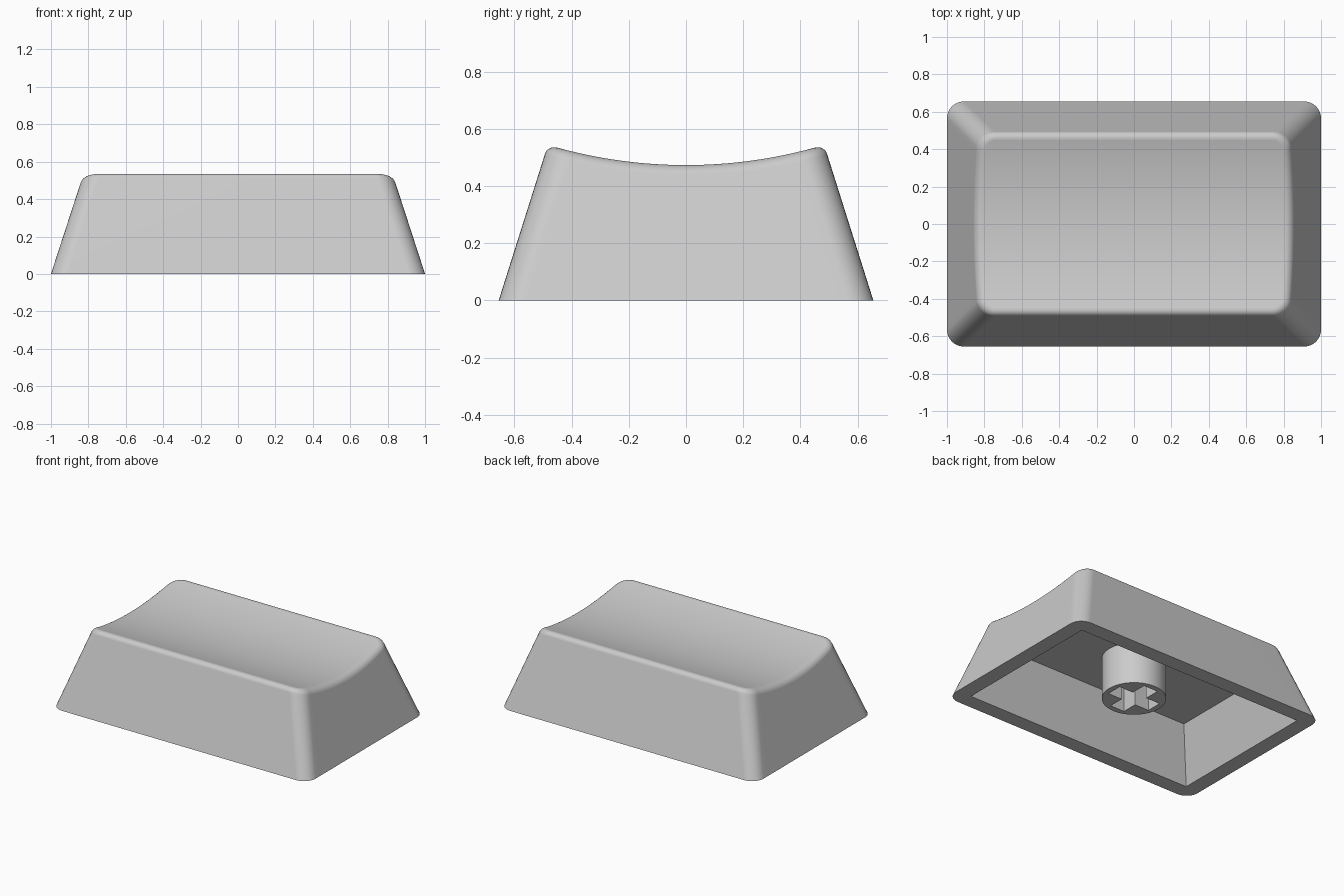
import bpy, bmesh, math

if "Cube" in bpy.data.objects:
    bpy.data.objects.remove(bpy.data.objects["Cube"])

HALF_X, HALF_Y, SLOPE_X, SLOPE_Y, CORNER = 1.0, 0.655, 0.325, 0.316, 0.09
DISH_LOW, DISH_R = 0.473, 1.69
RIM_X, RIM_Y, CEILING = 0.891, 0.547, 0.363

grey = bpy.data.materials.new("light_grey_plastic")
grey.diffuse_color = (0.6, 0.6, 0.6, 1)
grey.use_nodes = True
grey.node_tree.nodes["Principled BSDF"].inputs["Base Color"].default_value = grey.diffuse_color

ARC, SIDE = 8, 28  # segments per corner and per short side


def dish(y):
    return DISH_LOW + DISH_R - math.sqrt(DISH_R ** 2 - y * y)


def half_outline(hx, hy, r):
    """Right half of a rounded rectangle, front to back."""
    cx, cy = hx - r, hy - r
    arc = [math.radians(90 * i / ARC) for i in range(ARC + 1)]
    pts = [(cx + r * math.sin(a), -cy - r * math.cos(a)) for a in arc]
    pts += [(hx, cy * (2 * i / SIDE - 1)) for i in range(1, SIDE)]
    pts += [(cx + r * math.cos(a), cy + r * math.sin(a)) for a in arc]
    return pts


def ring(inset=0.0, drop=None):
    """Closed ring on the tapered wall, at z = 0 or a set drop below the dish."""
    half = []
    for i in range(2 * ARC + SIDE + 1):
        z = 0.0
        for _ in range(1 if drop is None else 8):
            x, y = half_outline(HALF_X - inset - SLOPE_X * z, HALF_Y - inset - SLOPE_Y * z,
                                max(CORNER - inset, 0.03))[i]
            if drop is not None:
                z = dish(y) - drop
        half.append((x, y, z))
    return half + [(-x, y, z) for x, y, z in reversed(half)]


def clamp(v, m):
    return max(-m, min(m, v))


# Cap shell: cavity ceiling, cavity wall, rim, tapered wall, rounded lip, dish
base = ring()
rim = [(clamp(x, RIM_X), clamp(y, RIM_Y), 0) for x, y, z in base]
shrink = SLOPE_X * CEILING
ceiling = [(x * (1 - shrink / RIM_X), y * (1 - shrink / RIM_Y), CEILING) for x, y, z in rim]
rings = [ceiling, rim, base]
fillet, turn = 0.052, math.radians(72)
reach = fillet * math.tan(turn / 2)
for k in range(9):
    a = turn * (1 - k / 8)
    drop = fillet * (1 - math.cos(a))
    rings.append(ring(reach - fillet * math.sin(a) + SLOPE_X * drop, drop))

bm = bmesh.new()
loops = [[bm.verts.new(p) for p in r] for r in rings]
n = len(base)
for lo, hi in zip(loops, loops[1:]):
    for i in range(n):
        j = (i + 1) % n
        bm.faces.new((lo[i], lo[j], hi[j], hi[i]))
top = loops[-1]
for i in range(n // 2 - 1):
    bm.faces.new((top[i], top[i + 1], top[n - 2 - i], top[n - 1 - i]))
bm.faces.new(loops[0])
bmesh.ops.remove_doubles(bm, verts=bm.verts, dist=1e-5)
bmesh.ops.recalc_face_normals(bm, faces=bm.faces)
mesh = bpy.data.meshes.new("cap_shell")
bm.to_mesh(mesh)
bm.free()
shell = bpy.data.objects.new("cap_shell", mesh)
bpy.context.collection.objects.link(shell)

# Stem: round post with a cross-shaped socket, extruded from a flat outline
R, L, W = 0.204, 0.165, 0.055
circle = [(R * math.cos(math.tau * i / 64), R * math.sin(math.tau * i / 64)) for i in range(64)]
cross = []
for q in range(4):
    c, s = round(math.cos(q * math.pi / 2)), round(math.sin(q * math.pi / 2))
    cross += [(x * c - y * s, x * s + y * c) for x, y in ((L, -W), (L, W), (W, W))]
curve = bpy.data.curves.new("stem", "CURVE")
curve.dimensions = "2D"
curve.fill_mode = "BOTH"
STEM_LOW = 0.072
curve.extrude = (CEILING + 0.002 - STEM_LOW) / 2
for outline in (circle, cross):
    sp = curve.splines.new("POLY")
    sp.points.add(len(outline) - 1)
    for p, (x, y) in zip(sp.points, outline):
        p.co = (x, y, 0, 1)
    sp.use_cyclic_u = True
stem = bpy.data.objects.new("stem", curve)
stem.location.z = STEM_LOW + curve.extrude
bpy.context.collection.objects.link(stem)
bpy.context.view_layer.objects.active = stem
stem.select_set(True)
bpy.ops.object.convert(target="MESH")
stem = bpy.context.object

# Colour and smooth shading
for ob in (shell, stem):
    ob.data.materials.clear()
    ob.data.materials.append(grey)
    bpy.ops.object.select_all(action="DESELECT")
    ob.select_set(True)
    bpy.context.view_layer.objects.active = ob
    bpy.ops.object.shade_smooth_by_angle(angle=math.radians(32))
weighted = shell.modifiers.new("clean_normals", "WEIGHTED_NORMAL")
weighted.keep_sharp = True
